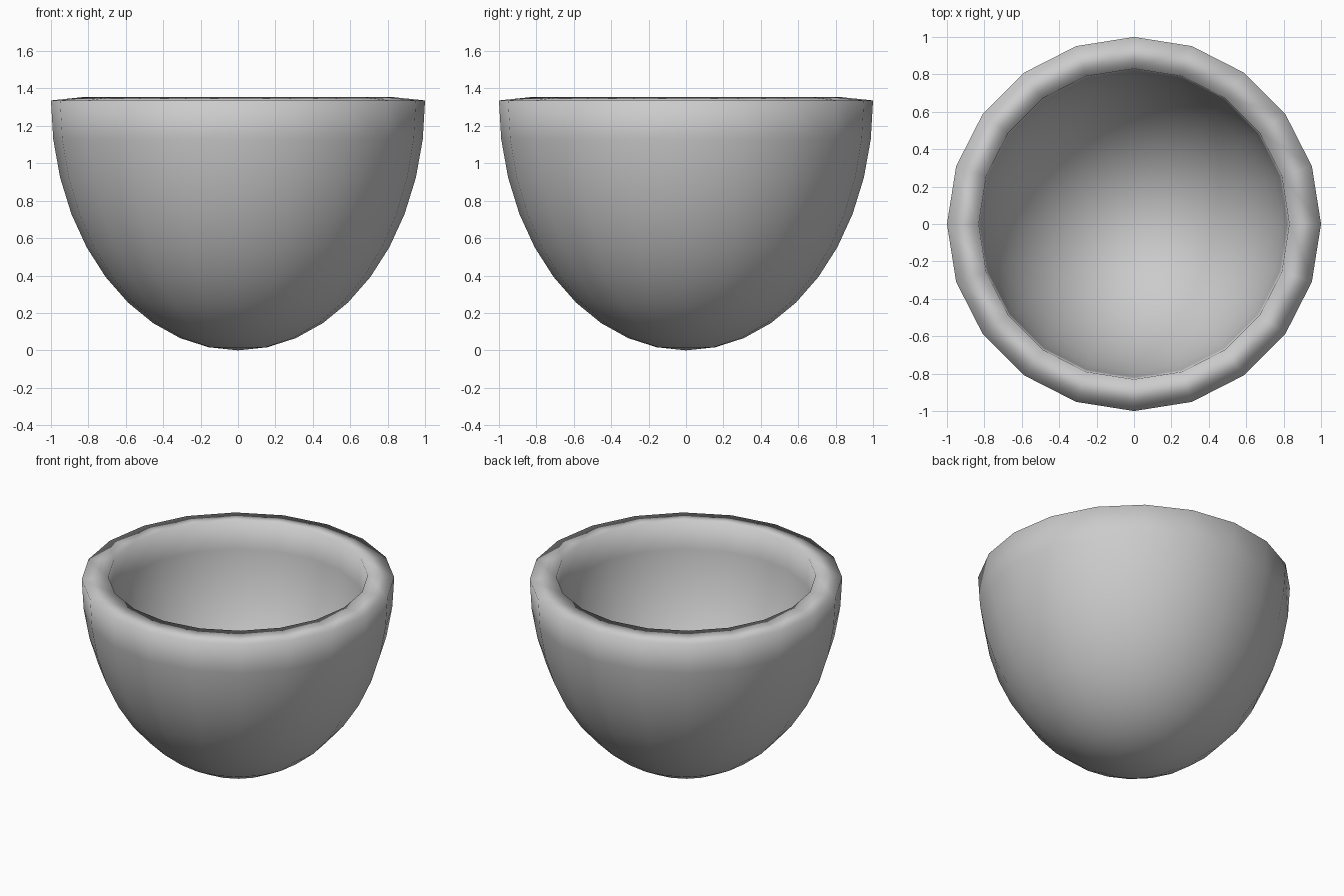
import bpy, bmesh

if "Cube" in bpy.data.objects:
    bpy.data.objects.remove(bpy.data.objects["Cube"])

SEGMENTS = 20      # sides around the bowl
RINGS = 20         # rings on the full sphere, half of them kept
HEIGHT = 1.336     # vertical stretch of the half sphere
WALL = 0.17        # wall thickness

# Lower half of a unit sphere
bm = bmesh.new()
bmesh.ops.create_uvsphere(bm, u_segments=SEGMENTS, v_segments=RINGS, radius=1.0)
upper = [v for v in bm.verts if v.co.z > 0.01]
bmesh.ops.delete(bm, geom=upper, context='VERTS')
for face in bm.faces:
    face.smooth = True
mesh = bpy.data.meshes.new("bowl")
bm.to_mesh(mesh)
bm.free()

# Stretched bowl standing on the ground
bowl = bpy.data.objects.new("bowl", mesh)
bpy.context.collection.objects.link(bowl)
bowl.scale = (1, 1, HEIGHT)
bowl.location = (0, 0, HEIGHT)

# Inner wall and rim
solid = bowl.modifiers.new("wall", 'SOLIDIFY')
solid.thickness = WALL
solid.offset = -1
